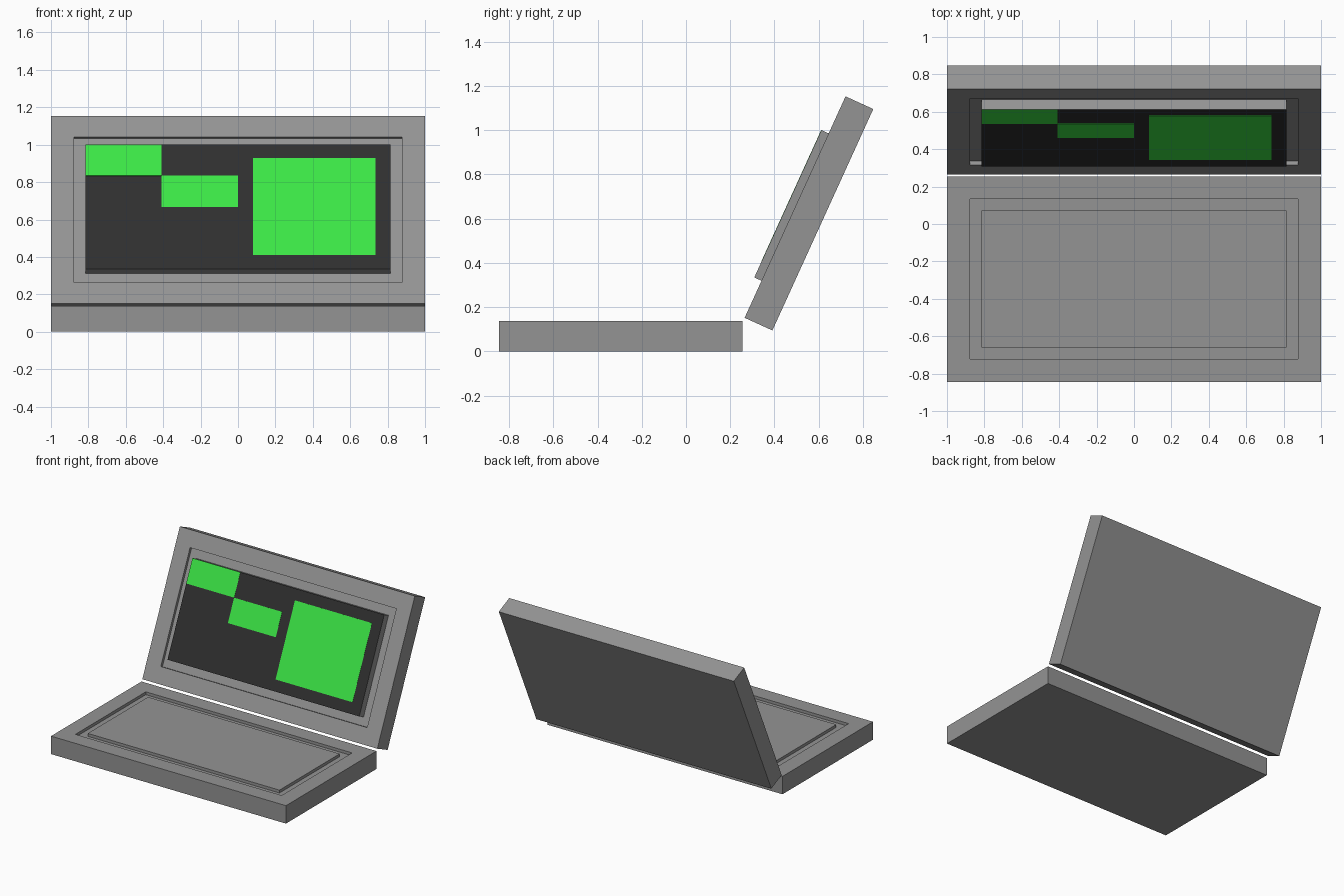
import bpy, bmesh
from math import radians
from mathutils import Matrix

if "Cube" in bpy.data.objects:
    bpy.data.objects.remove(bpy.data.objects["Cube"])

W, D, T = 2.0, 1.1, 0.138      # size of each half of the case
MARGIN, GROOVE, DEPTH = 0.122, 0.062, 0.022
IN = MARGIN + GROOVE           # edge of case to edge of plate

# Local frame of each half: y runs along the panel, z = 0 is its inner face
BASE = Matrix.Translation((0, -0.845, T))
LID = Matrix.Translation((0, 0.265, 0.152)) @ Matrix.Rotation(radians(65.5), 4, 'X')


def material(name, color):
    m = bpy.data.materials.new(name)
    m.diffuse_color = color
    m.use_nodes = True
    m.node_tree.nodes["Principled BSDF"].inputs["Base Color"].default_value = m.diffuse_color
    return m


def box_mesh(x0, x1, y0, y1, z0, z1):
    bm = bmesh.new()
    bmesh.ops.create_cube(bm, size=1)
    bmesh.ops.scale(bm, vec=(x1 - x0, y1 - y0, z1 - z0), verts=bm.verts)
    bmesh.ops.translate(bm, vec=((x0 + x1) / 2, (y0 + y1) / 2, (z0 + z1) / 2), verts=bm.verts)
    bm.normal_update()
    return bm


def top_face(bm):
    return max(bm.faces, key=lambda f: f.normal.z)


def finish(name, bm, frame, *mats):
    me = bpy.data.meshes.new(name)
    bm.to_mesh(me)
    bm.free()
    for m in mats:
        me.materials.append(m)
    ob = bpy.data.objects.new(name, me)
    ob.matrix_world = frame
    bpy.context.collection.objects.link(ob)
    return ob


grey = material("case_grey", (0.295, 0.295, 0.295, 1))
dark = material("screen_dark", (0.028, 0.028, 0.028, 1))
green = material("screen_green", (0.045, 0.79, 0.06, 1))


def shell(name, frame):
    """Case half with a shallow rectangular recess in its inner face."""
    bm = box_mesh(-W / 2, W / 2, 0, D, -T, 0)
    top = top_face(bm)
    bmesh.ops.inset_region(bm, faces=[top], thickness=MARGIN, use_even_offset=True)
    floor = bmesh.ops.extrude_discrete_faces(bm, faces=[top])['faces'][0]
    bmesh.ops.translate(bm, vec=(0, 0, -DEPTH), verts=floor.verts)
    finish(name, bm, frame, grey)


def plate(name, frame, rise, top_mat):
    """Block standing in the recess, leaving a groove around it."""
    bm = box_mesh(-W / 2 + IN, W / 2 - IN, IN, D - IN, -DEPTH - 0.002, rise)
    top_face(bm).material_index = 1
    finish(name, bm, frame, grey, top_mat)


# Lower half
shell("base_case", BASE)
plate("keyboard_plate", BASE, 0.0, grey)

# Upper half, with a dark-faced screen standing proud of the lid
RISE = 0.036
shell("lid_case", LID)
plate("screen", LID, RISE, dark)

# Green windows: left, right, distance of top and bottom edge below screen top
S, TOP = W / 2 - IN, D - IN
ROW = (TOP - IN) / 4
windows = {
    "upper_window": (-S, -S / 2, 0, ROW),
    "middle_window": (-S / 2, 0, ROW, 2 * ROW),
    "large_window": (0.08, 0.735, 0.08, 0.65),
}
for name, (x0, x1, a, b) in windows.items():
    finish(name, box_mesh(x0, x1, TOP - b, TOP - a, RISE, RISE + 0.001), LID, green)
